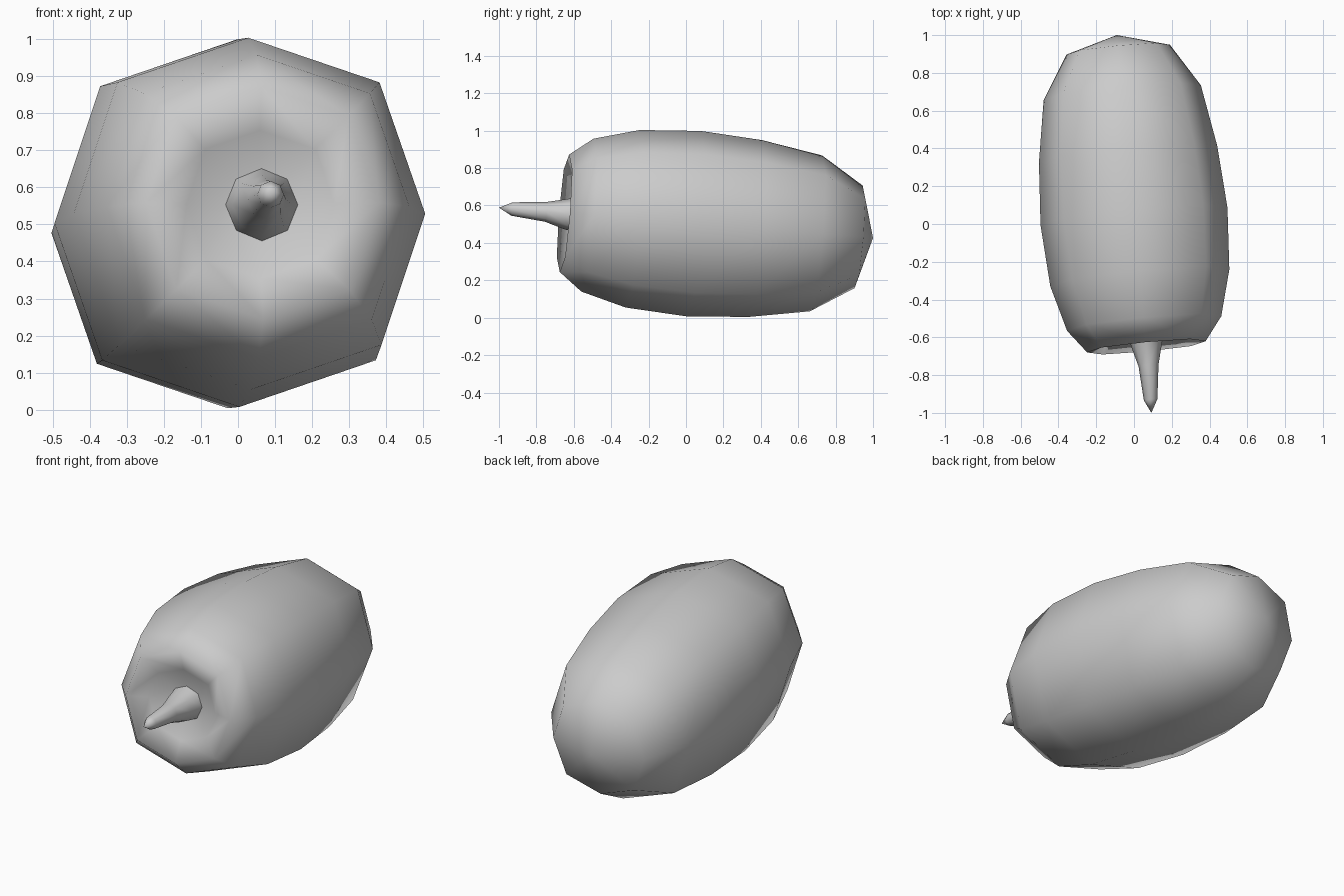
import bpy, bmesh, math
from mathutils import Vector

cube = bpy.data.objects.get("Cube")
if cube:
    bpy.data.objects.remove(cube)

SIDES = 8
AXIS = Vector((-0.095, 1, -0.08)).normalized()
RIGHT = Vector((1, 0.095, 0)).normalized()
UP = RIGHT.cross(AXIS).normalized()


def material(name, colour):
    mat = bpy.data.materials.new(name)
    mat.use_nodes = True
    mat.diffuse_color = colour
    mat.node_tree.nodes["Principled BSDF"].inputs["Base Color"].default_value = colour
    return mat


def loft(name, rings, lobe, mat, start=None, end=None):
    """Skin (centre, radius) rings; lobe widens the diagonal corners."""
    bm = bmesh.new()
    loops = []
    for centre, radius in rings:
        loop = []
        for i in range(SIDES):
            a = math.tau * i / SIDES
            r = radius * (lobe if i % 2 else 1)
            loop.append(bm.verts.new(centre + r * (RIGHT * math.cos(a) + UP * math.sin(a))))
        loops.append(loop)
    for a, b in zip(loops, loops[1:]):
        for i in range(SIDES):
            j = (i + 1) % SIDES
            bm.faces.new((a[i], a[j], b[j], b[i]))
    for point, loop in ((start, loops[0]), (end, loops[-1])):
        if point is not None:
            pole = bm.verts.new(point)
            for i in range(SIDES):
                bm.faces.new((loop[i], loop[(i + 1) % SIDES], pole))
    bmesh.ops.recalc_face_normals(bm, faces=bm.faces)
    for face in bm.faces:
        face.smooth = True
    mesh = bpy.data.meshes.new(name)
    bm.to_mesh(mesh)
    bm.free()
    mesh.materials.append(mat)
    obj = bpy.data.objects.new(name, mesh)
    bpy.context.collection.objects.link(obj)
    return obj


def on_axis(y):
    """Point on the tilted centre line at a given depth."""
    return Vector((0, 0.04, 0.503)) + AXIS * ((y - 0.04) / AXIS.y)


grey = material("plain grey", (0.6, 0.6, 0.6, 1))

# Fruit body: sunken stem end, swollen middle, rounded far end
profile = [(-0.57, 0.1), (-0.6, 0.2), (-0.65, 0.315), (-0.527, 0.41), (-0.285, 0.476),
           (0.04, 0.497), (0.37, 0.474), (0.695, 0.418), (0.923, 0.275)]
loft("fruit_body", [(on_axis(y), r) for y, r in profile], 1.055, grey,
     start=on_axis(-0.56), end=on_axis(1.0))

# Stem: flared root tapering to a bent point
stem = [((0.064, -0.56, 0.553), 0.1), ((0.066, -0.64, 0.553), 0.082),
        ((0.077, -0.75, 0.566), 0.053), ((0.088, -0.93, 0.581), 0.036)]
loft("stem", [(Vector(c), r) for c, r in stem], 1, grey, end=Vector((0.092, -1.0, 0.588)))
